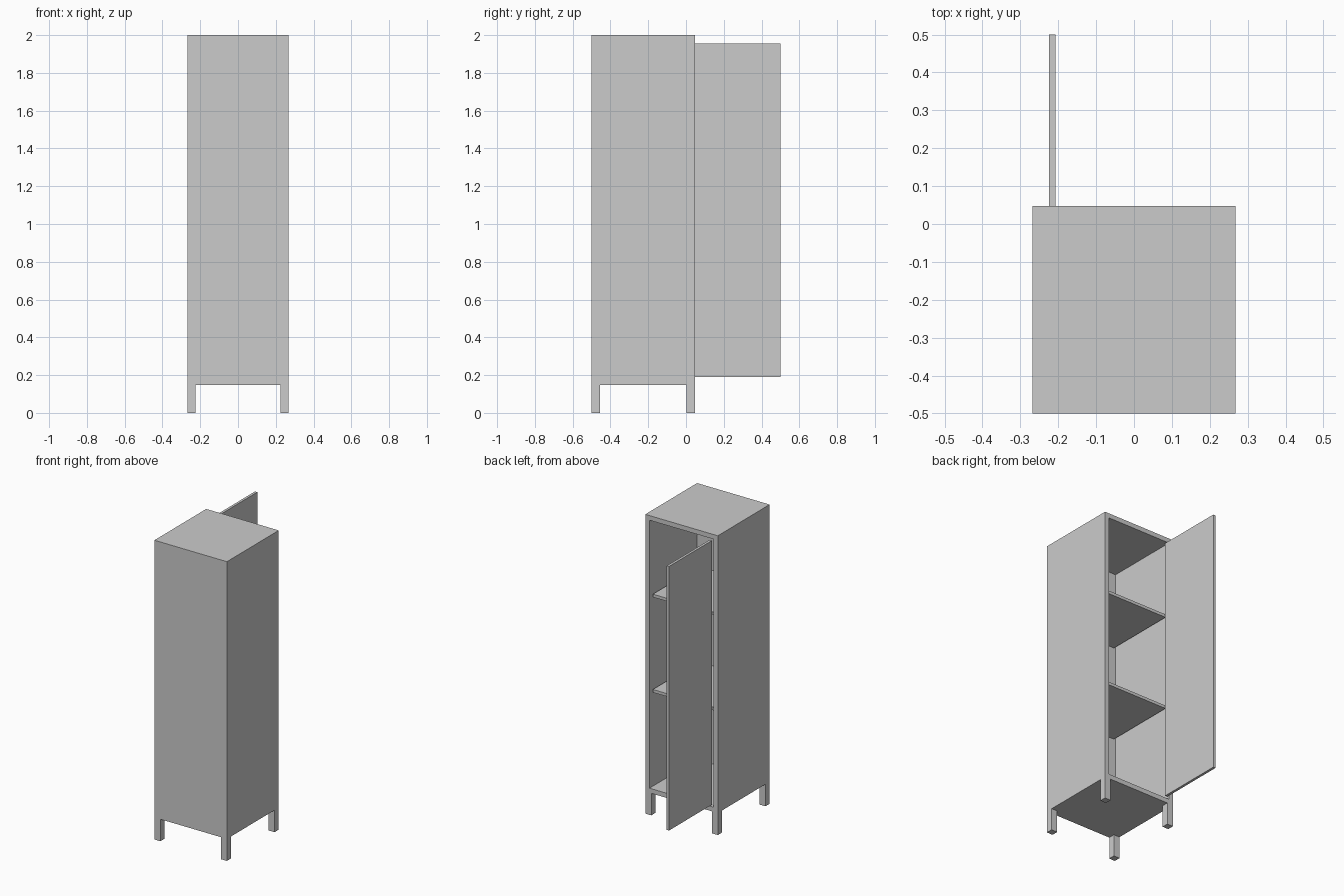
import bpy, bmesh
from mathutils import Vector

if "Cube" in bpy.data.objects:
    bpy.data.objects.remove(bpy.data.objects["Cube"])

X, Y0, Y1 = 0.268, -0.5, 0.047      # outer half width, closed side, open side
Z0, Z1 = 0.147, 2.0                 # carcass bottom and top
T = 0.044                           # wall and leg thickness


def new_object(name, bm):
    bmesh.ops.recalc_face_normals(bm, faces=bm.faces)
    mesh = bpy.data.meshes.new(name)
    bm.to_mesh(mesh)
    bm.free()
    obj = bpy.data.objects.new(name, mesh)
    bpy.context.collection.objects.link(obj)
    return obj


def box(name, lo, hi):
    lo, hi = Vector(lo), Vector(hi)
    bm = bmesh.new()
    bmesh.ops.create_cube(bm, size=1)
    bmesh.ops.scale(bm, vec=hi - lo, verts=bm.verts)
    bmesh.ops.translate(bm, vec=(lo + hi) / 2, verts=bm.verts)
    return new_object(name, bm)


# Carcass: solid block with its open face inset and pushed inwards
bm = bmesh.new()
bmesh.ops.create_cube(bm, size=1)
bmesh.ops.scale(bm, vec=(2 * X, Y1 - Y0, Z1 - Z0), verts=bm.verts)
bmesh.ops.translate(bm, vec=(0, (Y0 + Y1) / 2, (Z0 + Z1) / 2), verts=bm.verts)
bm.normal_update()
face = max(bm.faces, key=lambda f: f.calc_center_median().y)
bmesh.ops.inset_region(bm, faces=[face], thickness=T)
ext = bmesh.ops.extrude_discrete_faces(bm, faces=[face])
bmesh.ops.translate(bm, vec=(0, Y0 + T - Y1, 0), verts=ext["faces"][0].verts)
new_object("cabinet_body", bm)

# Four square legs at the corners
for side, x in (("left", -X), ("right", X - T)):
    for end, y in (("front", Y0), ("back", Y1 - T)):
        box(f"{end}_{side}_leg", (x, y, 0), (x + T, y + T, Z0))

# Two shelves, slightly recessed from the opening
for name, z in (("lower_shelf", 0.815), ("upper_shelf", 1.452)):
    box(name, (-X + T, Y0 + T, z), (X - T, Y1 - 0.017, z + 0.02))

# Door swung open at a right angle
box("open_door", (-X + T, Y1, Z0 + T), (-X + T + 0.017, 0.5, Z1 - T))
